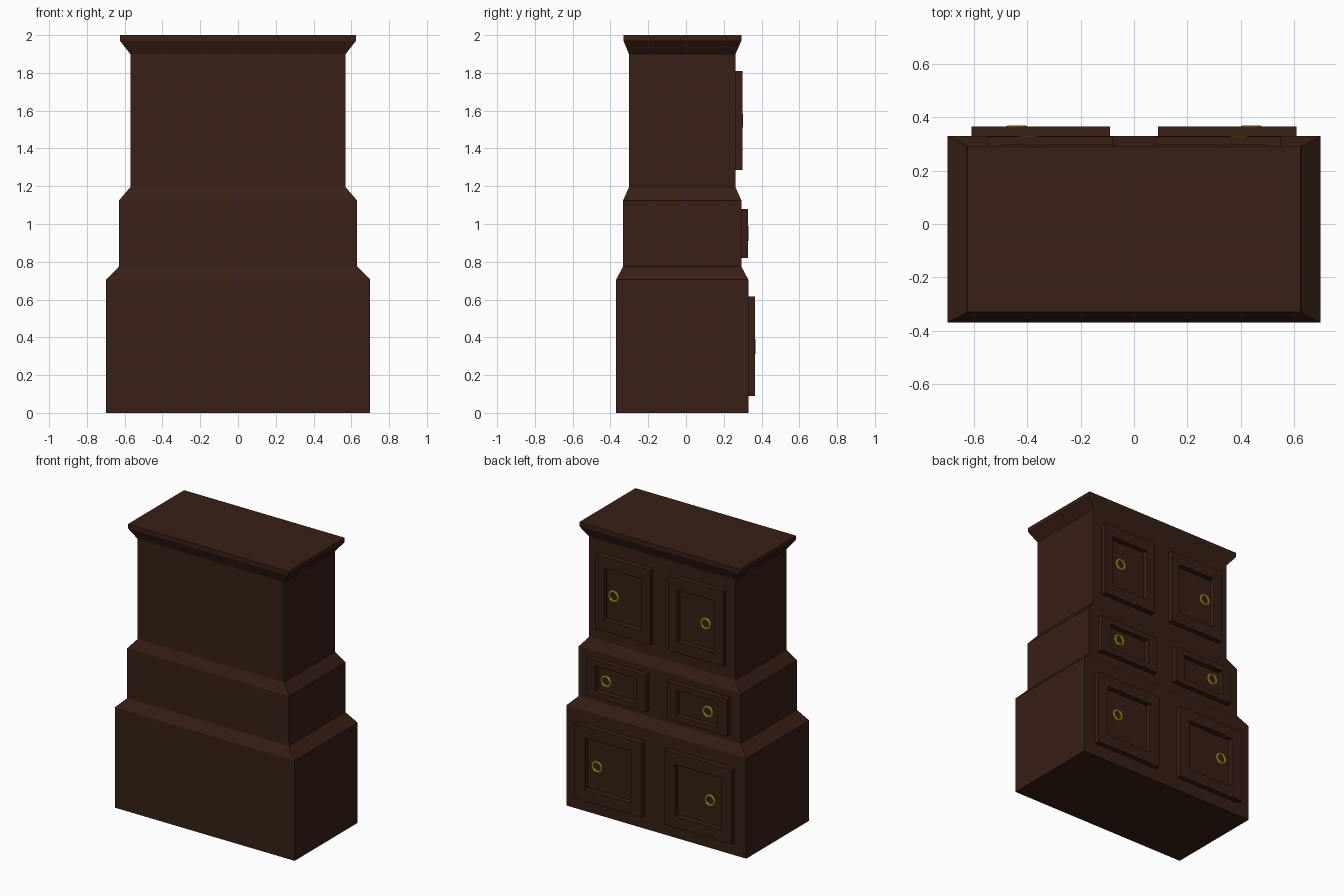
import bpy, bmesh
from math import pi

if "Cube" in bpy.data.objects:
    bpy.data.objects.remove(bpy.data.objects["Cube"])


def material(name, rgb):
    m = bpy.data.materials.new(name)
    m.diffuse_color = (*rgb, 1)
    m.use_nodes = True
    m.node_tree.nodes["Principled BSDF"].inputs["Base Color"].default_value = m.diffuse_color
    return m


WOOD = material("dark_wood", (0.04, 0.014, 0.008))
BRASS = material("brass", (0.62, 0.47, 0.03))


def finish(name, bm, mat):
    bmesh.ops.recalc_face_normals(bm, faces=bm.faces)
    mesh = bpy.data.meshes.new(name)
    bm.to_mesh(mesh)
    bm.free()
    mesh.materials.append(mat)
    ob = bpy.data.objects.new(name, mesh)
    bpy.context.collection.objects.link(ob)
    return ob


# Stepped carcass with flared cornice: (half width, rear y, door-side y, z)
sections = [
    (0.70, -0.37, 0.33, 0.0), (0.70, -0.37, 0.33, 0.705),
    (0.63, -0.333, 0.293, 0.775), (0.63, -0.333, 0.293, 1.125),
    (0.57, -0.302, 0.262, 1.195), (0.57, -0.302, 0.262, 1.90),
    (0.625, -0.331, 0.293, 1.97), (0.625, -0.331, 0.293, 2.0),
]
bm = bmesh.new()
rings = [[bm.verts.new((x, y, z)) for x, y in ((-w, a), (w, a), (w, b), (-w, b))]
         for w, a, b, z in sections]
for lo, hi in zip(rings, rings[1:]):
    for i in range(4):
        j = (i + 1) % 4
        bm.faces.new((lo[i], lo[j], hi[j], hi[i]))
bm.faces.new(rings[0])
bm.faces.new(rings[-1])
finish("cabinet_body", bm, WOOD)


# Raised rectangular frame around a recessed panel
def door_frame(name, x0, x1, y0, y1, z0, z1, bx, bz):
    bm = bmesh.new()

    def loop(a, b, c, d, y):
        return [bm.verts.new((x, y, z)) for x, z in ((a, c), (b, c), (b, d), (a, d))]

    outer, inner = (x0, x1, z0, z1), (x0 + bx, x1 - bx, z0 + bz, z1 - bz)
    loops = [loop(*outer, y0), loop(*outer, y1), loop(*inner, y1), loop(*inner, y0)]
    for k in range(4):
        p, q = loops[k], loops[(k + 1) % 4]
        for i in range(4):
            j = (i + 1) % 4
            bm.faces.new((p[i], p[j], q[j], q[i]))
    finish(name, bm, WOOD)


# Rows of doors: (name, width scale, surface y, z bottom, z top, frame border z)
rows = [("lower_door", 1.0, 0.33, 0.09, 0.615, 0.08),
        ("drawer", 0.9, 0.293, 0.82, 1.08, 0.04),
        ("upper_door", 0.814, 0.262, 1.285, 1.81, 0.08)]
for name, s, y, z0, z1, bz in rows:
    for side, tag in ((-1, "left"), (1, "right")):
        x0, x1 = sorted((side * 0.09 * s, side * 0.61 * s))
        door_frame(f"{name}_frame_{tag}", x0, x1, y, y + 0.036, z0, z1, 0.08 * s, bz)
        # Brass ring pull
        bpy.ops.mesh.primitive_torus_add(
            location=(side * 0.44 * s, y + 0.030, (z0 + z1) / 2), rotation=(pi / 2, 0, 0),
            major_radius=0.034, minor_radius=0.009, major_segments=24, minor_segments=8)
        ring = bpy.context.object
        ring.name = f"{name}_ring_{tag}"
        ring.data.materials.append(BRASS)
        bpy.ops.object.shade_smooth_by_angle()
